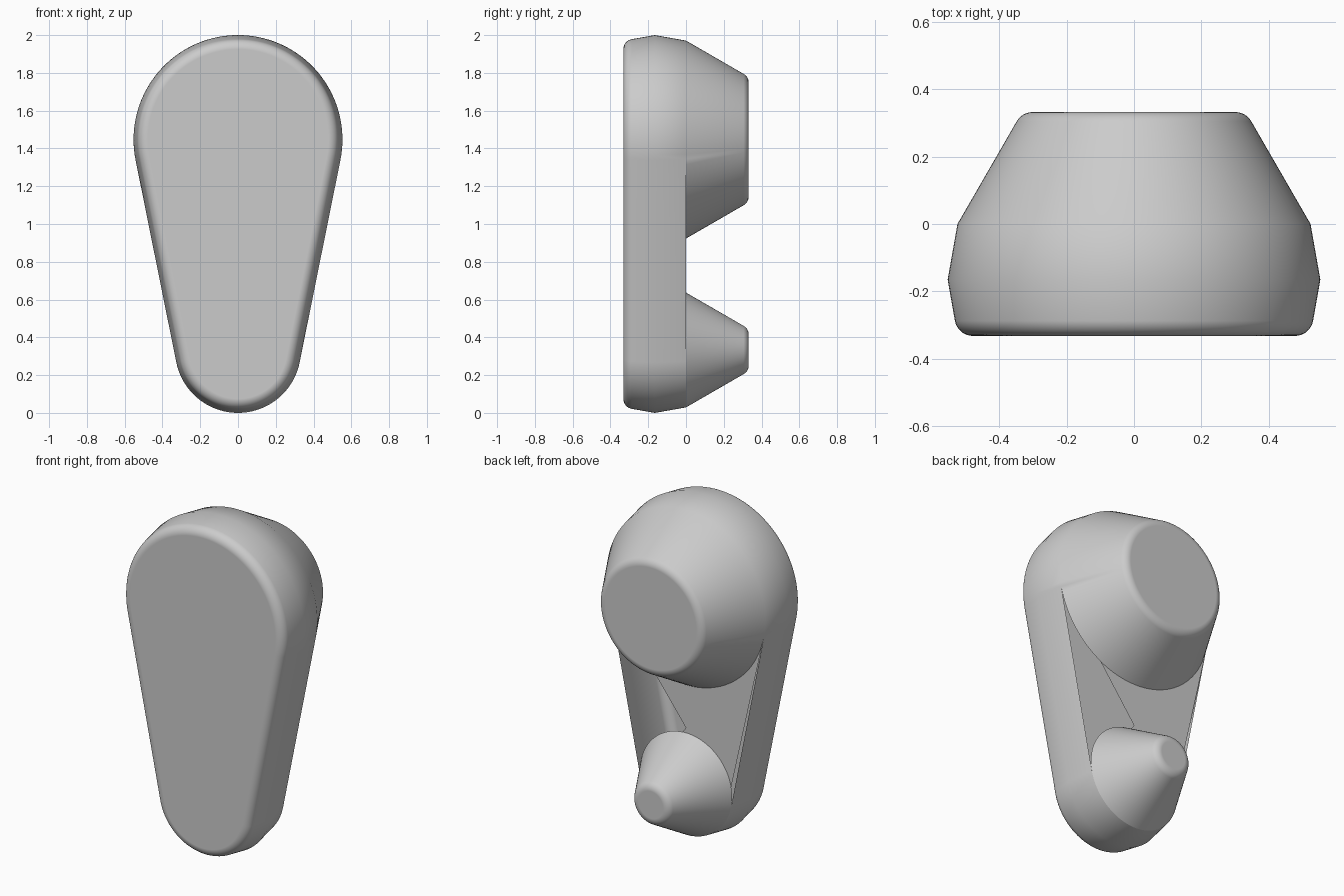
import bpy, bmesh, math

cube = bpy.data.objects.get("Cube")
if cube:
    bpy.data.objects.remove(cube, do_unlink=True)

BIG_Z, BIG_R = 1.447, 0.553       # upper round end
SMALL_Z, SMALL_R = 0.333, 0.333   # lower round end
FRONT, MID, BACK = -0.332, -0.165, 0.332
SIDE_TAPER = math.tan(math.radians(10))
CONE_TAPER = math.tan(math.radians(30))
FILLET = 0.054
TANGENT = math.asin((BIG_R - SMALL_R) / (BIG_Z - SMALL_Z))
STEPS = 8


def arc(start, end, count):
    return [start + (end - start) * i / count for i in range(count + 1)]


UPPER = arc(-TANGENT, math.pi + TANGENT, 72)                  # outside of the big end
UPPER_IN = arc(math.pi + TANGENT, 2 * math.pi - TANGENT, 48)
LOWER = arc(math.pi + TANGENT, 2 * math.pi - TANGENT, 48)     # outside of the small end
LOWER_IN = arc(-TANGENT, math.pi + TANGENT, 72)


def circle_points(z, r, y, angles):
    return [(r * math.cos(a), y, z + r * math.sin(a)) for a in angles]


def outline(y, inset):
    return (circle_points(BIG_Z, BIG_R - inset, y, UPPER)
            + circle_points(SMALL_Z, SMALL_R - inset, y, LOWER))


def rounded_edge(y, r, sign, taper):
    """Circular fillet in (y, r) between a tapered wall and a flat end."""
    slope = math.atan(taper)
    turn = math.pi / 2 - slope
    t = FILLET * math.tan(turn / 2)
    start = (y - sign * t * math.cos(slope), r + t * math.sin(slope))
    end = (y, r - t)
    w = math.cos(turn / 2)
    points = []
    for i in range(STEPS + 1):
        u = i / STEPS
        a, b, c = (1 - u) ** 2, 2 * w * u * (1 - u), u * u
        points.append(tuple((a * p + b * q + c * s) / (a + b + c)
                            for p, q, s in zip(start, (y, r), end)))
    return points


def loft(bm, rings):
    """Bridge closed rings and cap the last one."""
    loops = [[bm.verts.new(p) for p in ring] for ring in rings]
    for a, b in zip(loops, loops[1:]):
        for i in range(len(a)):
            j = (i + 1) % len(a)
            bm.faces.new((a[i], a[j], b[j], b[i]))
    bm.faces.new(loops[-1])


bm = bmesh.new()

# Teardrop plate with a slight ridge round its side and a rounded front edge
ridge_inset = (0 - MID) * SIDE_TAPER
edge = rounded_edge(FRONT, (FRONT - MID) * SIDE_TAPER, -1, SIDE_TAPER)
loft(bm, [outline(0, ridge_inset), outline(MID, 0)] + [outline(y, -r) for y, r in edge])

# Two tapered studs on the back
ends = ((BIG_Z, BIG_R - ridge_inset, UPPER + UPPER_IN[1:-1]),
        (SMALL_Z, SMALL_R - ridge_inset, LOWER + LOWER_IN[1:-1]))
for z, r, angles in ends:
    profile = [(0, r)] + rounded_edge(BACK, r - BACK * CONE_TAPER, 1, CONE_TAPER)
    loft(bm, [circle_points(z, radius, y, angles) for y, radius in profile])

# Flat web between the studs
web = (circle_points(BIG_Z, BIG_R - ridge_inset, 0, UPPER_IN)
       + circle_points(SMALL_Z, SMALL_R - ridge_inset, 0, reversed(LOWER_IN)))
bm.faces.new([bm.verts.new(p) for p in web])

bmesh.ops.remove_doubles(bm, verts=bm.verts, dist=0.0001)
bmesh.ops.recalc_face_normals(bm, faces=bm.faces)
mesh = bpy.data.meshes.new("teardrop_body")
bm.to_mesh(mesh)
bm.free()

body = bpy.data.objects.new("teardrop_body", mesh)
bpy.context.collection.objects.link(body)

# One plain grey
grey = bpy.data.materials.new("light_grey")
grey.use_nodes = True
grey.diffuse_color = (0.6, 0.6, 0.6, 1)
grey.node_tree.nodes["Principled BSDF"].inputs["Base Color"].default_value = (0.6, 0.6, 0.6, 1)
mesh.materials.append(grey)

bpy.ops.object.select_all(action="DESELECT")
body.select_set(True)
bpy.context.view_layer.objects.active = body
bpy.ops.object.shade_smooth_by_angle(angle=math.radians(30))
normals = body.modifiers.new("flat_ends", "WEIGHTED_NORMAL")
normals.keep_sharp = True
